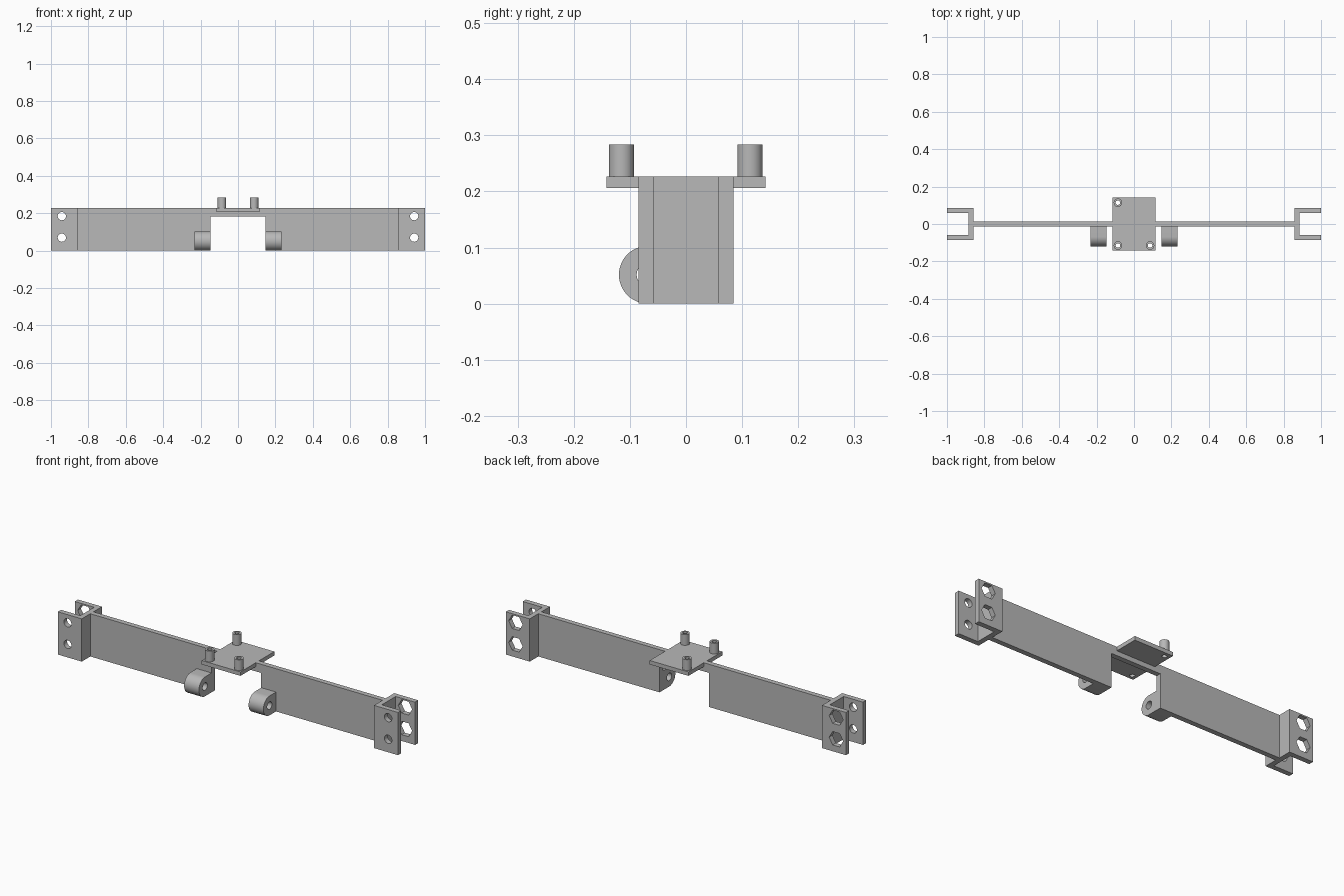
import bpy
import bmesh
from math import cos, sin, pi, radians
from mathutils import Vector

default = bpy.data.objects.get("Cube")
if default:
    bpy.data.objects.remove(default, do_unlink=True)

# One plain grey for everything
GREY = (0.48, 0.48, 0.48, 1)
grey = bpy.data.materials.new("plain grey")
grey.use_nodes = True
grey.diffuse_color = GREY
grey.node_tree.nodes["Principled BSDF"].inputs["Base Color"].default_value = GREY


def place(axis, u, v, w):
    """Profile point (u, v) at distance w along the extrusion axis."""
    return Vector({"x": (w, u, v), "y": (u, w, v), "z": (u, v, w)}[axis])


def prism(name, outline, axis, lo, hi):
    bm = bmesh.new()
    face = bm.faces.new([bm.verts.new(place(axis, u, v, lo)) for u, v in outline])
    extruded = bmesh.ops.extrude_face_region(bm, geom=[face], use_keep_orig=True)
    moved = [e for e in extruded["geom"] if isinstance(e, bmesh.types.BMVert)]
    bmesh.ops.translate(bm, verts=moved, vec=place(axis, 0, 0, hi - lo))
    bmesh.ops.recalc_face_normals(bm, faces=bm.faces)
    mesh = bpy.data.meshes.new(name)
    bm.to_mesh(mesh)
    bm.free()
    mesh.materials.append(grey)
    obj = bpy.data.objects.new(name, mesh)
    bpy.context.collection.objects.link(obj)
    return obj


def ring(u, v, radius, sides=40):
    return [(u + radius * cos(2 * pi * i / sides), v + radius * sin(2 * pi * i / sides))
            for i in range(sides)]


def drill(obj, outline, axis, lo, hi):
    """Cut a hole through obj and discard the cutter."""
    cutter = prism("hole_cutter", outline, axis, lo, hi)
    cutter.hide_render = True
    bpy.context.view_layer.objects.active = obj
    mod = obj.modifiers.new("hole", "BOOLEAN")
    mod.operation = "DIFFERENCE"
    mod.solver = "EXACT"
    mod.object = cutter
    bpy.ops.object.modifier_apply(modifier=mod.name)
    bpy.data.objects.remove(cutter, do_unlink=True)


def smooth(obj):
    bpy.ops.object.select_all(action="DESELECT")
    obj.select_set(True)
    bpy.context.view_layer.objects.active = obj
    bpy.ops.object.shade_smooth_by_angle(angle=radians(30))


TOP = 0.227
PLATE_Z = 0.206
PLATE_X, PLATE_Y = 0.114, 0.142
WALL = 0.0135          # half thickness of the beam
WEB = 0.859            # where the beam meets the end brackets
GAP = 0.146            # half width of the central gap

# Beam with the central gap below and a seat for the plate on top
half = [(PLATE_X, PLATE_Z), (PLATE_X, TOP), (WEB, TOP), (WEB, 0), (GAP, 0), (GAP, 0.181)]
prism("beam", half + [(-x, z) for x, z in reversed(half)], "y", -WALL, WALL)

# Mounting plate with three hollow posts
plate = prism("mounting_plate", [(-PLATE_X, -PLATE_Y), (PLATE_X, -PLATE_Y),
                                 (PLATE_X, PLATE_Y), (-PLATE_X, PLATE_Y)],
              "z", PLATE_Z, TOP)
for label, x, y in (("front_right", -0.086, -0.115), ("front_left", 0.086, -0.115),
                    ("back_right", -0.086, 0.114)):
    post = prism("post_" + label, ring(x, y, 0.0225), "z", TOP, 0.284)
    for part in (plate, post):
        drill(part, ring(x, y, 0.012, 24), "z", 0.1, 0.4)
    smooth(post)
smooth(plate)

for label, s in (("left", 1), ("right", -1)):
    # U-shaped end bracket: round holes in front, hexagonal nut holes behind
    inner, outer, reach = 0.058, 0.085, 1.0
    channel = [(WEB, -outer), (reach, -outer), (reach, -inner), (WEB + 0.027, -inner),
               (WEB + 0.027, inner), (reach, inner), (reach, outer), (WEB, outer)]
    bracket = prism("end_bracket_" + label, [(s * x, y) for x, y in channel], "z", 0, TOP)
    for z in (0.069, 0.184):
        drill(bracket, ring(s * 0.942, z, 0.022, 32), "y", -0.12, 0)
        drill(bracket, ring(s * 0.942, z, 0.041, 6), "y", 0, 0.12)
    smooth(bracket)

    # Rounded hinge lug on the front of the beam
    r, cy = 0.0515, -0.068
    arc = [(cy - r * sin(pi * i / 24), r + r * cos(pi * i / 24)) for i in range(25)]
    lug = prism("hinge_lug_" + label, arc + [(-WALL, 0), (-WALL, 2 * r)],
                "x", *sorted((s * GAP, s * 0.233)))
    drill(lug, ring(cy, r, 0.02, 32), "x", *sorted((s * 0.1, s * 0.3)))
    smooth(lug)
